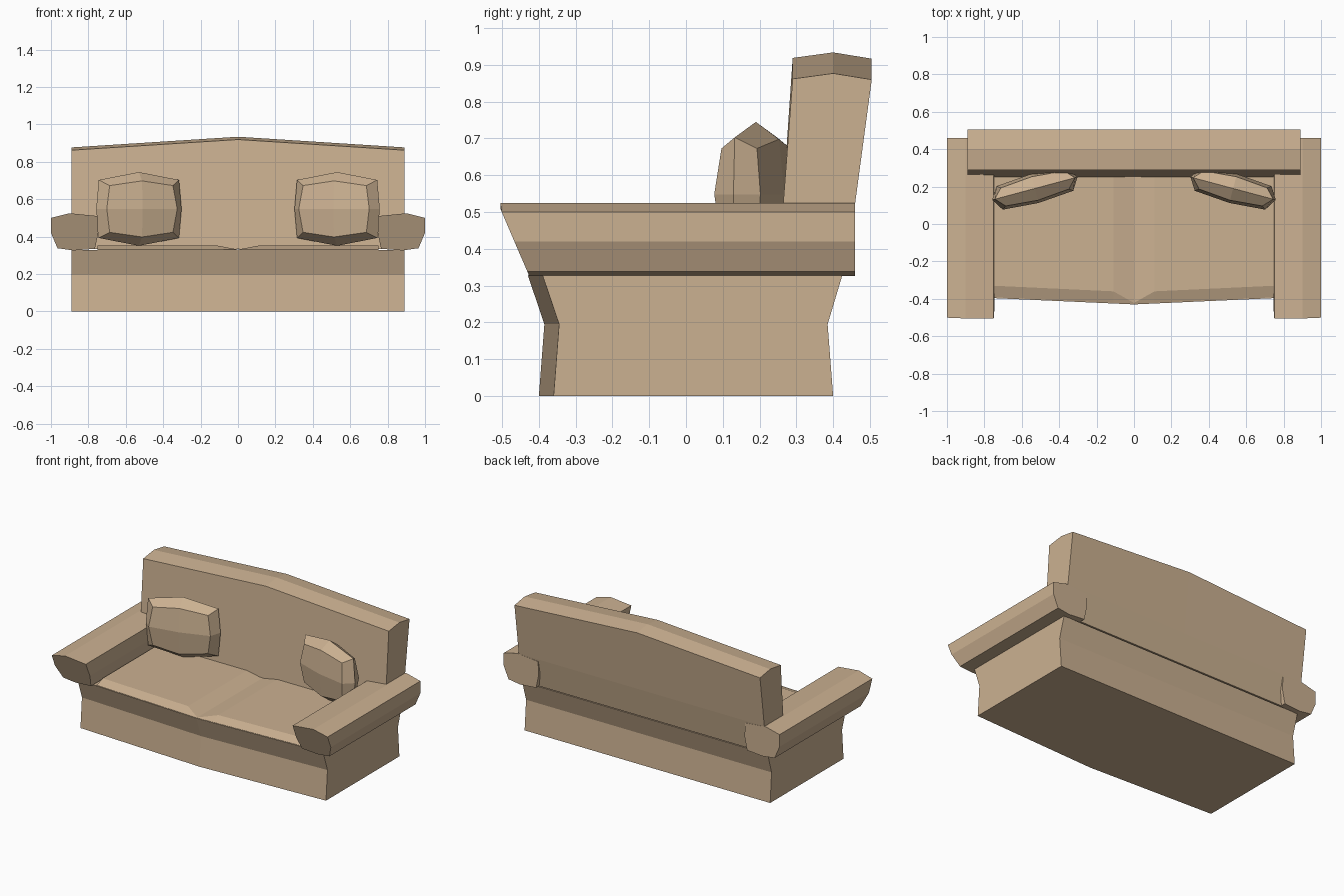
import bpy, bmesh, math
from mathutils import Matrix, Vector

if "Cube" in bpy.data.objects:
    bpy.data.objects.remove(bpy.data.objects["Cube"])

fabric = bpy.data.materials.new("tan fabric")
fabric.diffuse_color = (0.60, 0.44, 0.285, 1)
fabric.use_nodes = True
fabric.node_tree.nodes["Principled BSDF"].inputs["Base Color"].default_value = fabric.diffuse_color


def loft(name, rings, tip_a=None, tip_b=None):
    """Skin a row of equal-length point rings; ends are caps or fans to a tip."""
    bm = bmesh.new()
    rows = [[bm.verts.new(p) for p in ring] for ring in rings]
    n = len(rows[0])
    for a, b in zip(rows, rows[1:]):
        for i in range(n):
            j = (i + 1) % n
            bm.faces.new((a[i], a[j], b[j], b[i]))
    for row, tip in ((rows[0], tip_a), (rows[-1], tip_b)):
        if tip is None:
            bm.faces.new(row)
        else:
            # four quads around the middle, from an 8-point ring
            c = bm.verts.new(tip)
            for i in range(1, n, 2):
                bm.faces.new((row[i], row[(i + 1) % n], row[(i + 2) % n], c))
    bmesh.ops.recalc_face_normals(bm, faces=bm.faces)
    mesh = bpy.data.meshes.new(name)
    bm.to_mesh(mesh)
    bm.free()
    mesh.materials.append(fabric)
    ob = bpy.data.objects.new(name, mesh)
    bpy.context.collection.objects.link(ob)
    return ob


# Base: waisted block whose front bows out in the middle
def base_ring(x, bow):
    return [(x, -0.36 - bow, 0), (x, -0.345 - bow, 0.195), (x, -0.39 - bow, 0.328),
            (x, 0.425, 0.328), (x, 0.385, 0.195), (x, 0.40, 0)]


loft("base", [base_ring(-0.89, 0), base_ring(0, 0.04), base_ring(0.89, 0)])


# Seat: low cushion with sloped front and a centre crease
def seat_ring(x, front, lip, top):
    return [(x, front, 0.322), (x, front, 0.33), (x, lip, top), (x, 0.30, top), (x, 0.30, 0.322)]


loft("seat", [seat_ring(-0.75, -0.392, -0.33, 0.352), seat_ring(-0.11, -0.422, -0.36, 0.352),
              seat_ring(0, -0.428, -0.422, 0.331),
              seat_ring(0.11, -0.422, -0.36, 0.352), seat_ring(0.75, -0.392, -0.33, 0.352)])


# Backrest: leaning slab with a peaked top
def back_ring(x, lift):
    return [(x, 0.25, 0.334), (x, 0.29, 0.862 + lift), (x, 0.40, 0.877 + lift),
            (x, 0.505, 0.86 + lift), (x, 0.46, 0.525), (x, 0.428, 0.334)]


loft("backrest", [back_ring(-0.89, 0), back_ring(0, 0.057), back_ring(0.89, 0)])

# Armrests: eight-sided section, front end raked forward
section = [(1.0, 0.50), (0.90, 0.525), (0.75, 0.51), (0.747, 0.42),
           (0.765, 0.335), (0.88, 0.326), (0.965, 0.338), (1.0, 0.42)]


def rake(z):
    return max(-0.505, -0.43 - (z - 0.335) * 0.43)


for side, label in ((-1, "left"), (1, "right")):
    loft(label + "_armrest", [[(side * x, rake(z), z) for x, z in section],
                              [(side * x, 0.46, z) for x, z in section]])


# Pillows: three rings with bulging middles, turned towards the centre
def pillow_ring(y, bulge, w, h, we, he):
    return [(w, y, h), (0, y + bulge, he), (-w, y, h), (-we, y + bulge, 0),
            (-w, y, -h), (0, y + bulge, -he), (w, y, -h), (we, y + bulge, 0)]


for side, label in ((-1, "left"), (1, "right")):
    turn = Matrix.Translation((side * 0.53, 0.19, 0.548)) @ Matrix.Rotation(math.radians(-15 * side), 4, 'Z')
    rings = [pillow_ring(-0.05, -0.015, 0.175, 0.125, 0.195, 0.15),
             pillow_ring(0, 0, 0.222, 0.155, 0.236, 0.197),
             pillow_ring(0.05, 0.015, 0.175, 0.125, 0.195, 0.15)]
    rings = [[turn @ Vector(p) for p in r] for r in rings]
    loft(label + "_pillow", rings, turn @ Vector((0, -0.08, 0)), turn @ Vector((0, 0.08, 0)))
